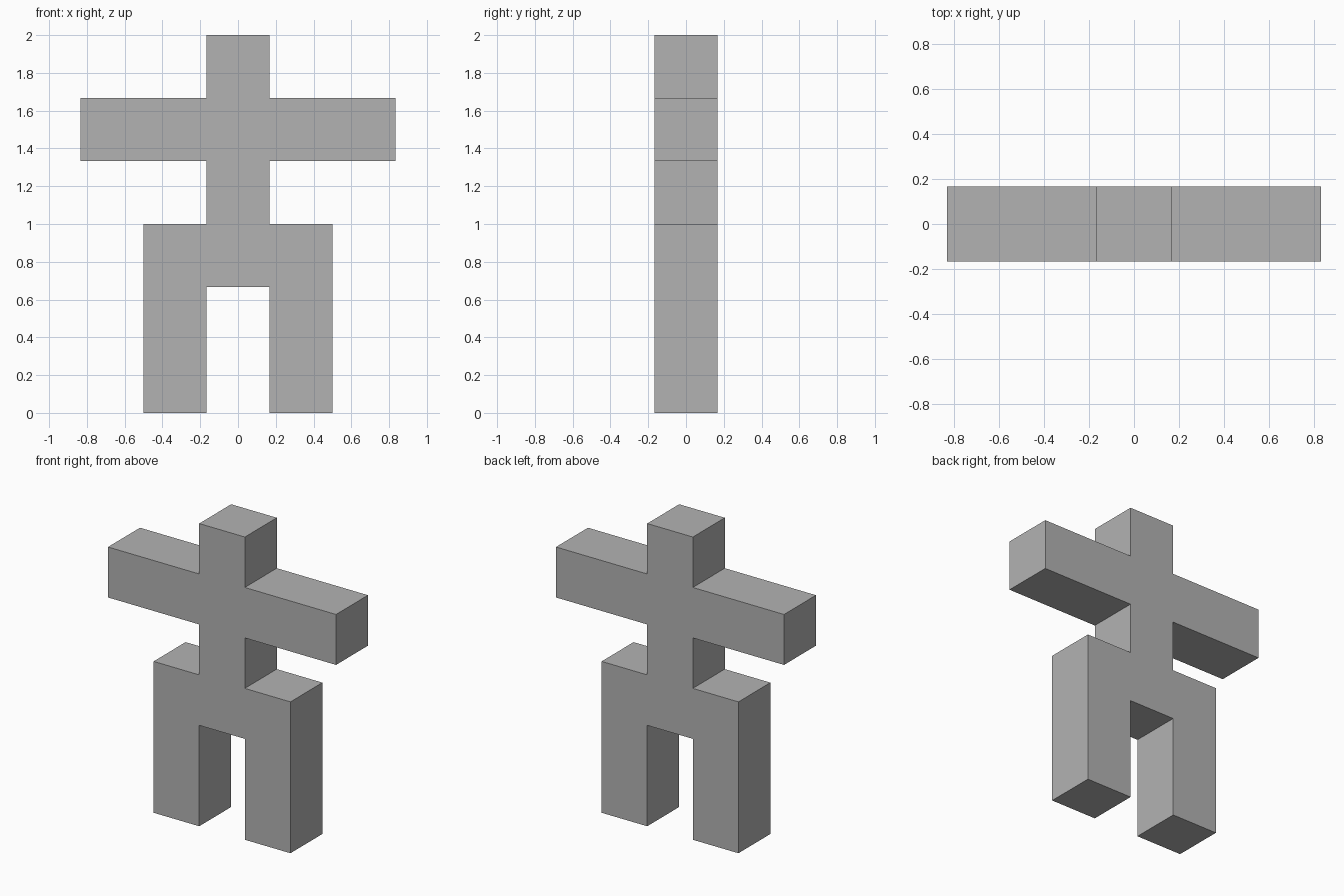
import bpy
import bmesh

cube = bpy.data.objects.get("Cube")
if cube:
    bpy.data.objects.remove(cube, do_unlink=True)

# Single grey material
GREY = (0.45, 0.45, 0.45, 1.0)
mat = bpy.data.materials.new("plain grey")
mat.use_nodes = True
mat.diffuse_color = GREY
bsdf = next(n for n in mat.node_tree.nodes if n.type == 'BSDF_PRINCIPLED')
bsdf.inputs["Base Color"].default_value = GREY

U = 1 / 3       # the figure is laid out on a grid of cubes, six units tall
H = U / 2       # half a unit

# Left half of the outline in (half units across, units up), crotch to head top
half = [(1, 2), (1, 0), (3, 0), (3, 3),      # leg and hip
        (1, 3), (1, 4),                      # waist
        (5, 4), (5, 5), (1, 5),              # arm
        (1, 6)]                              # head
outline = half + [(-x, z) for x, z in reversed(half)]

# Extrude the outline from front to back as one closed body
bm = bmesh.new()
front = bm.faces.new([bm.verts.new((x * H, -H, z * U)) for x, z in outline])
result = bmesh.ops.extrude_face_region(bm, geom=[front], use_keep_orig=True)
back = [g for g in result["geom"] if isinstance(g, bmesh.types.BMVert)]
bmesh.ops.translate(bm, verts=back, vec=(0, U, 0))
bmesh.ops.recalc_face_normals(bm, faces=bm.faces)

mesh = bpy.data.meshes.new("blocky_figure")
bm.to_mesh(mesh)
bm.free()
mesh.materials.append(mat)
figure = bpy.data.objects.new("blocky_figure", mesh)
bpy.context.collection.objects.link(figure)
